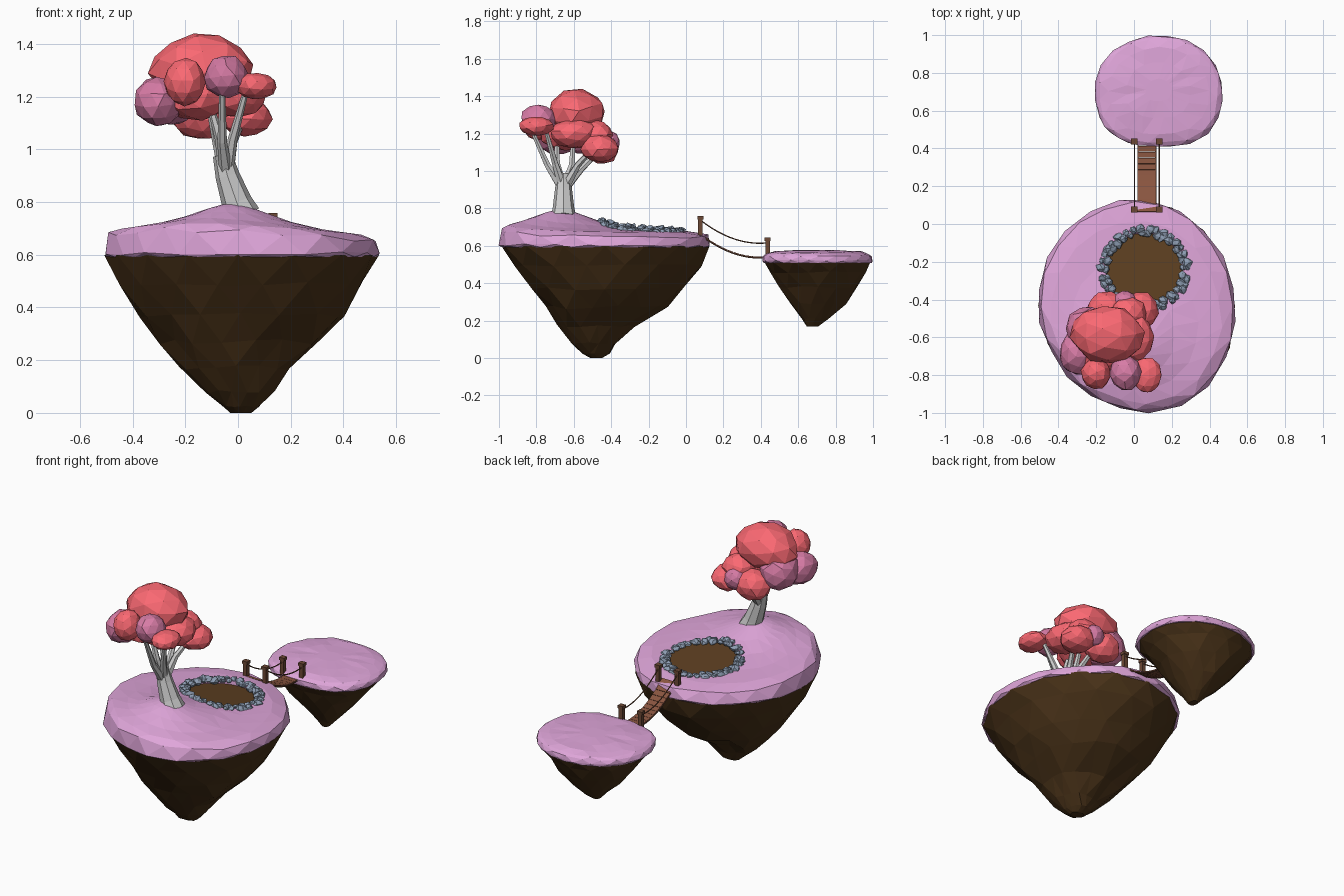
import bpy, bmesh, math, random
from mathutils import Vector, Euler

if "Cube" in bpy.data.objects:
    bpy.data.objects.remove(bpy.data.objects["Cube"])

random.seed(4)


def material(name, rgb):
    m = bpy.data.materials.new(name)
    m.diffuse_color = (*rgb, 1)
    m.use_nodes = True
    m.node_tree.nodes["Principled BSDF"].inputs["Base Color"].default_value = m.diffuse_color
    return m


GRASS = material("pink_grass", (.74, .38, .70))
EARTH = material("earth", (.065, .031, .009))
POND = material("pond_earth", (.11, .05, .015))
STONE = material("blue_stone", (.27, .34, .45))
RED = material("red_leaves", (.96, .14, .17))
PINK = material("pink_leaves", (.68, .20, .38))
WOOD = material("plank_wood", (.25, .09, .05))
POST = material("post_wood", (.15, .065, .035))


def finish(name, bm, mat=None):
    bmesh.ops.recalc_face_normals(bm, faces=bm.faces)
    me = bpy.data.meshes.new(name)
    bm.to_mesh(me)
    bm.free()
    ob = bpy.data.objects.new(name, me)
    bpy.context.collection.objects.link(ob)
    if mat:
        me.materials.append(mat)
    return ob


def skin(bm, rings):
    """Bridge vertex rings and cap both ends."""
    n = len(rings[0])
    for a, b in zip(rings, rings[1:]):
        for i in range(n):
            j = (i + 1) % n
            bm.faces.new((a[i], a[j], b[j], b[i]))
    bm.faces.new(rings[0])
    bm.faces.new(rings[-1])


def loft(name, levels, n, mat, jitter=0, power=(2, 2), skew=0):
    """Stack of rings: (z or height function, xmin, xmax, ymin, ymax).
    power rounds the back and front halves, skew pushes the front corners right."""
    bm = bmesh.new()
    rings = []
    for k, (z, x0, x1, y0, y1) in enumerate(levels):
        j = 0 if k == 0 else jitter * min(1, (x1 - x0) / .4)
        ring = []
        for i in range(n):
            a = math.tau * (i + .5 * (k % 2)) / n
            c, s = math.cos(a), math.sin(a)
            p = power[0] if s > 0 else power[1]
            f = (abs(c) ** p + abs(s) ** p) ** (-1 / p)
            f *= 1 - skew * (1.3 * max(0, math.cos(a + 2.36)) ** 3 - max(0, math.cos(a + .7)) ** 4
                             + .6 * max(0, math.cos(a - 2.36)) ** 4)
            x = (x0 + x1) / 2 + (x1 - x0) / 2 * c * f + random.uniform(-j, j)
            y = (y0 + y1) / 2 + (y1 - y0) / 2 * s * f + random.uniform(-j, j)
            dz = 0 if k == len(levels) - 1 else random.uniform(-j, j) * .7
            ring.append(bm.verts.new((x, y, z(x, y) if callable(z) else z + dz)))
        rings.append(ring)
    skin(bm, rings)
    bmesh.ops.triangulate(bm, faces=bm.faces)
    return finish(name, bm, mat)


def toward(box, target, t, z):
    """Shrink a ring box toward a target point."""
    tx, ty = target
    x0, x1, y0, y1 = box
    return (z, tx + (x0 - tx) * t, tx + (x1 - tx) * t, ty + (y0 - ty) * t, ty + (y1 - ty) * t)


def tube(name, pts, radii, n=7, mat=None):
    bm = bmesh.new()
    pts = [Vector(p) for p in pts]
    rings = []
    for i, p in enumerate(pts):
        d = pts[min(i + 1, len(pts) - 1)] - pts[max(i - 1, 0)]
        u = d.cross(Vector((0, 1, .01))).normalized() if abs(d.x) + abs(d.z) > abs(d.y) * .3 else Vector((1, 0, 0))
        v = d.cross(u).normalized()
        r = radii[i] if isinstance(radii, (list, tuple)) else radii
        rings.append([bm.verts.new(p + r * (u * math.cos(math.tau * k / n) + v * math.sin(math.tau * k / n)))
                      for k in range(n)])
    skin(bm, rings)
    return finish(name, bm, mat)


def lump(bm, loc, size, sub, jitter):
    """Faceted boulder or leaf clump."""
    vs = bmesh.ops.create_icosphere(bm, subdivisions=sub, radius=1)["verts"]
    rot = Euler([random.uniform(0, 6) for _ in range(3)]).to_matrix()
    for v in vs:
        p = rot @ v.co * (1 + random.uniform(-jitter, jitter))
        v.co = Vector(loc) + Vector((p.x * size[0], p.y * size[1], p.z * size[2]))


def box(bm, loc, size, tilt=0):
    vs = bmesh.ops.create_cube(bm, size=1)["verts"]
    rot = Euler((tilt, 0, 0)).to_matrix()
    for v in vs:
        v.co = Vector(loc) + rot @ Vector([a * b for a, b in zip(v.co, size)])


# Large island: grass cap with a hill
HILL = (-.02, -.67)
BIG = (-.53, .53, -1.0, .135)
SKEW = .055


def ground(x, y):
    d = math.hypot(x - HILL[0], y - HILL[1])
    return .665 - .02 * x + .128 / (1 + (d / .22) ** 2)


def rim(x, y):
    return ground(x, y) - .018 + random.uniform(-.01, .01)


grass = loft("large_island_grass",
             [toward(BIG, (0, -.43), .98, .592), toward(BIG, (0, -.43), 1, .605),
              toward(BIG, (0, -.43), .975, rim)] +
             [toward(BIG, HILL, t, ground) for t in (.86, .64, .42, .24, .1)], 20, GRASS, .008, skew=SKEW)

# Large island: tapering earth
loft("large_island_earth", [
    (.598, -.525, .525, -.995, .13), (.49, -.465, .475, -.93, .085), (.37, -.385, .40, -.84, -.01),
    (.27, -.31, .305, -.765, -.10), (.17, -.225, .205, -.685, -.27), (.08, -.13, .13, -.61, -.37),
    (.025, -.065, .08, -.56, -.41), (0, -.03, .05, -.51, -.45)], 16, EARTH, .014, skew=SKEW)

# Pond hollow cut into the grass, following the slope
PC = (.055, -.24)
TILT = math.atan(-.12)


def disc(name, r, depth, z, mat):
    bm = bmesh.new()
    bmesh.ops.create_cone(bm, cap_ends=True, segments=24, radius1=r, radius2=r, depth=depth)
    ob = finish(name, bm, mat)
    ob.location = (PC[0], PC[1], z)
    ob.rotation_euler.x = TILT
    return ob


zc = ground(*PC)
cutter = disc("pond_cutter", .205, .2, zc + .085, GRASS)
cutter.hide_render = True
mod = grass.modifiers.new("hollow", "BOOLEAN")
mod.operation, mod.object, mod.solver = "DIFFERENCE", cutter, "EXACT"
bpy.context.view_layer.objects.active = grass
bpy.ops.object.modifier_apply(modifier="hollow")
bpy.data.objects.remove(cutter)
disc("pond_bed", .205, .006, zc - .012, POND)

# Ring of stones round the pond
bm = bmesh.new()
for r, count in ((.198, 30), (.221, 34)):
    for i in range(count):
        a = math.tau * (i + random.uniform(-.35, .35)) / count
        x = PC[0] + 1.03 * r * math.cos(a)
        y = PC[1] + .97 * r * math.sin(a)
        s = random.uniform(.018, .029)
        lump(bm, (x, y, ground(x, y) + random.uniform(-.004, .006)), (s, s, s * .8), 1, .25)
finish("pond_stones", bm, STONE)

# Small island
SMALL = (-.207, .468, .41, 1.0)
SC = (.13, .71)
loft("small_island_grass", [toward(SMALL, SC, t, z) for t, z in (
    (.98, .508), (1, .522), (.985, .545), (.93, .558), (.78, .568), (.5, .575), (.2, .578))],
    20, GRASS, .005, (2.05, 2.6))
loft("small_island_earth", [
    (.515, -.20, .463, .415, .993), (.46, -.16, .41, .455, .965), (.38, -.095, .34, .50, .92),
    (.29, -.015, .27, .56, .85), (.21, .07, .195, .62, .765), (.168, .11, .155, .645, .705)],
    14, EARTH, .009, (2.05, 2.5))

# Tree trunk and branches
tube("trunk", [(.015, -.655, .75), (-.005, -.655, .80), (-.04, -.655, .90), (-.06, -.655, .98)],
     [.07, .058, .046, .036], 8)
for i, (mid, end) in enumerate((
        ((-.06, -.74, 1.03), (-.06, -.83, 1.23)), ((-.02, -.70, 1.04), (.03, -.75, 1.22)),
        ((-.08, -.61, 1.03), (-.12, -.60, 1.22)), ((-.07, -.56, 1.01), (-.10, -.44, 1.13)),
        ((-.02, -.58, 1.03), (.03, -.48, 1.14)), ((-.07, -.69, 1.04), (-.12, -.69, 1.22)))):
    tube(f"branch_{i + 1}", [(-.045, -.655, .90), mid, end], [.028, .018, .011], 6)

# Leaf clumps: centre, radii, colour
for i, (c, r, m) in enumerate((
        ((-.14, -.585, 1.305), (.195, .155, .132), RED),
        ((-.20, -.79, 1.255), (.08, .085, .09), RED),
        ((-.045, -.79, 1.275), (.085, .095, .082), PINK),
        ((.07, -.80, 1.24), (.08, .095, .052), RED),
        ((-.30, -.68, 1.18), (.095, .12, .095), PINK),
        ((-.25, -.56, 1.20), (.11, .13, .11), PINK),
        ((-.14, -.45, 1.125), (.11, .095, .09), RED),
        ((.03, -.46, 1.12), (.10, .105, .075), RED),
        ((0, -.60, 1.20), (.105, .13, .08), RED),
        ((-.17, -.64, 1.20), (.15, .15, .09), RED),
        ((-.03, -.48, 1.19), (.10, .09, .08), RED),
        ((-.05, -.41, 1.15), (.065, .055, .065), PINK))):
    bm = bmesh.new()
    lump(bm, c, r, 2, .05)
    finish(f"leaf_clump_{i + 1}", bm, m)


# Hanging bridge: planks, ropes and posts
def sag(y):
    t = (y - .08) / .35
    return .66 - .12 * t - .15 * t * (1 - t)


ys = [.08 + .35 * i / 11 for i in range(12)]
bm = bmesh.new()
for y in ys:
    slope = math.atan((sag(y + .01) - sag(y - .01)) / .02)
    box(bm, (.068, y, sag(y)), (.097, .030 / math.cos(slope), .008), slope)
finish("bridge_planks", bm, WOOD)

bm = bmesh.new()
for x in (.002, .133):
    tube("hand_rope", [(x, y, sag(y) + .075) for y in ys], .0035, 5, POST)
    tube("deck_rope", [(.068 + (x - .068) * .72, y, sag(y) - .004) for y in ys], .0035, 5, POST)
    for y, z0, z1 in ((.077, .63, .75), (.437, .52, .635)):
        box(bm, (x, y, (z0 + z1) / 2), (.025, .025, z1 - z0))
        box(bm, (x, y, z1), (.034, .032, .018))
finish("bridge_posts", bm, POST)
